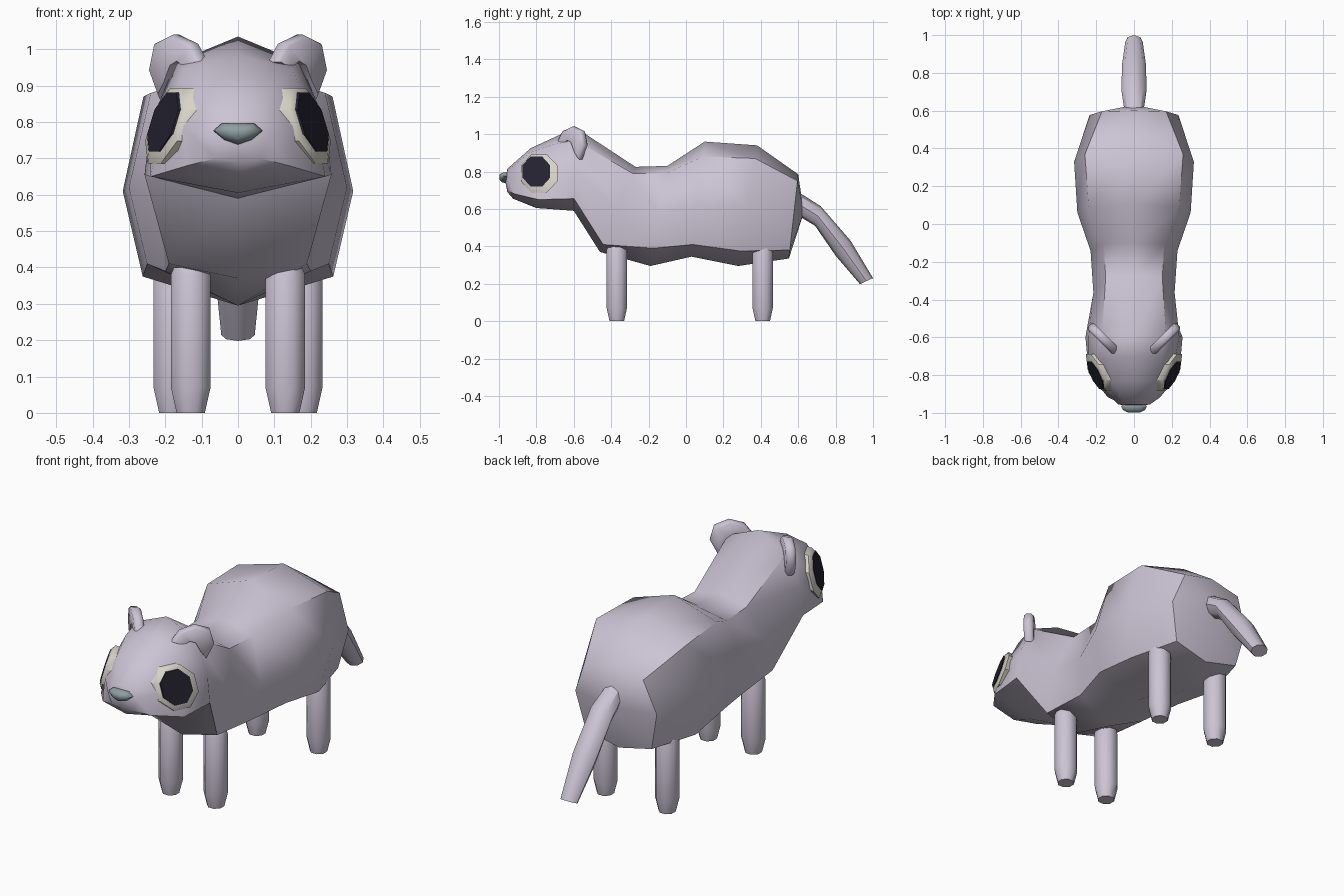
import bpy, bmesh, math
from mathutils import Vector

if "Cube" in bpy.data.objects:
    bpy.data.objects.remove(bpy.data.objects["Cube"])


def material(name, rgb):
    m = bpy.data.materials.new(name)
    m.diffuse_color = (*rgb, 1)
    m.use_nodes = True
    m.node_tree.nodes["Principled BSDF"].inputs["Base Color"].default_value = m.diffuse_color
    return m


FUR = material("lilac_fur", (0.60, 0.55, 0.66))
CREAM = material("cream", (0.68, 0.66, 0.57))
DARK = material("dark_pupil", (0.017, 0.016, 0.03))
TEAL = material("grey_teal", (0.27, 0.34, 0.36))


def loft(name, rings, mat, tip_start=None, tip_end=None, angle=45):
    """Skin a list of equal-length point rings, closed by caps or tips."""
    bm = bmesh.new()
    loops = [[bm.verts.new(p) for p in ring] for ring in rings]
    n = len(loops[0])
    for a, b in zip(loops, loops[1:]):
        for i in range(n):
            j = (i + 1) % n
            bm.faces.new((a[i], a[j], b[j], b[i]))
    for loop, tip in ((loops[0], tip_start), (loops[-1], tip_end)):
        if tip:
            v = bm.verts.new(tip)
            for i in range(n):
                bm.faces.new((loop[i], loop[(i + 1) % n], v))
        else:
            bm.faces.new(loop)
    bmesh.ops.recalc_face_normals(bm, faces=bm.faces)
    mesh = bpy.data.meshes.new(name)
    bm.to_mesh(mesh)
    bm.free()
    mesh.materials.append(mat)
    ob = bpy.data.objects.new(name, mesh)
    bpy.context.collection.objects.link(ob)
    bpy.ops.object.select_all(action='DESELECT')
    ob.select_set(True)
    bpy.context.view_layer.objects.active = ob
    bpy.ops.object.shade_smooth_by_angle(angle=math.radians(angle))
    return ob


def ngon(n, turn=0.5):
    return [(math.cos((i + turn) * math.tau / n), math.sin((i + turn) * math.tau / n))
            for i in range(n)]


# Body and head: slanted eight-sided sections
# top y,z | bottom y,z | upper x,z | middle x,z | lower x,z
SECTIONS = [
    (-.955, .815, -.955, .69, .05, .805, .085, .76, .06, .70),
    (-.83, .925, -.925, .655, .11, .90, .155, .79, .14, .68),
    (-.70, .985, -.80, .605, .15, .945, .212, .80, .24, .65),
    (-.59, 1.035, -.60, .59, .17, .965, .24, .80, .257, .655),
    (-.27, .825, -.46, .37, .15, .79, .215, .60, .19, .41),
    (-.10, .83, -.19, .295, .16, .79, .23, .58, .20, .39),
    (.10, .96, .03, .345, .24, .88, .30, .62, .25, .41),
    (.38, .94, .28, .295, .26, .87, .317, .61, .262, .375),
    (.60, .785, .55, .335, .17, .75, .235, .58, .19, .38),
]


def body_ring(s):
    ty, tz, by, bz = s[:4]
    side = [(s[4], s[5]), (s[6], s[7]), (s[8], s[9])]
    pts = [(0, tz)] + side + [(0, bz)] + [(-x, z) for x, z in reversed(side)]
    return [(x, by + (ty - by) * (z - bz) / (tz - bz), z) for x, z in pts]


loft("body", [body_ring(s) for s in SECTIONS], FUR,
     (0, -.967, .75), (0, .63, .58), 50)

# Tail: bent tube given by upper and lower edge points
TAIL = [(.57, .71, .59, .57, .048), (.72, .615, .69, .51, .066),
        (.88, .43, .80, .35, .064), (1.0, .23, .93, .198, .046)]
rings = []
for uy, uz, ly, lz, w in TAIL:
    c = Vector((0, (uy + ly) / 2, (uz + lz) / 2))
    half = Vector((0, (uy - ly) / 2, (uz - lz) / 2))
    rings.append([c + Vector((w, 0, 0)) * a + half * b for a, b in ngon(8, 0)])
loft("tail", rings, FUR)

# Nose
OUTLINE = [(-.068, .776), (-.045, .796), (.045, .796), (.068, .776), (.038, .751), (0, .738), (-.038, .751)]
rings = [[(x * k, y, .772 + (z - .772) * k) for x, z in OUTLINE]
         for y, k in ((-.94, .75), (-.965, 1), (-.985, .85), (-.998, .45))]
loft("nose", rings, TEAL, angle=60)

# Ear outline (x, z): an arch with a hollow at its root
EAR = [(.092, .965), (.118, 1.015), (.17, 1.04), (.22, 1.015), (.235, .94),
       (.208, .865), (.19, .90), (.17, .955), (.148, .968), (.122, .945)]


def eye_plane(y, z, out):
    return (.197 + .45 * (y + .80) - .30 * (z - .80) + out, y, z)


def eye_ring(cy, cz, ry, rz, out):
    return [eye_plane(cy + a * ry, cz + b * rz, out) for a, b in ngon(8)]


for side, s in (("left", 1), ("right", -1)):
    def flip(rings):
        return [[(p[0] * s, p[1], p[2]) for p in r] for r in rings]

    # Legs: octagonal posts tapering to the foot
    for name, x, y, top in (("front", .13, -.37, .40), ("hind", .178, .41, .40)):
        rings = [[(x + a * r, y + b * r, z) for a, b in ngon(8)]
                 for z, r in ((0, .042), (.07, .059), (top - .02, .059), (top, .05))]
        loft(f"{name}_leg_{side}", flip(rings), FUR)

    # Ears
    normal = Vector((.72, -.69, 0))
    rings = []
    for off, k in ((-.024, .88), (-.012, 1), (.012, 1), (.024, .88)):
        ring = []
        for x, z in EAR:
            x2, z2 = .172 + (x - .172) * k, .965 + (z - .965) * k
            ring.append(Vector((x2, -.675 + (x2 - .095) * 1.0, z2)) + normal * off)
        rings.append(ring)
    loft(f"ear_{side}", flip(rings), FUR, angle=60)

    # Eyes: raised cream surround with a thin dark pupil plate
    rings = [eye_ring(-.785, .79, .105, .112, -.05),
             eye_ring(-.785, .79, .105, .112, -.008),
             eye_ring(-.795, .797, .083, .092, .006)]
    loft(f"eye_surround_{side}", flip(rings), CREAM, angle=40)
    rings = [eye_ring(-.80, .80, .079, .088, .003),
             eye_ring(-.80, .80, .079, .088, .010)]
    loft(f"pupil_{side}", flip(rings), DARK, angle=30)
